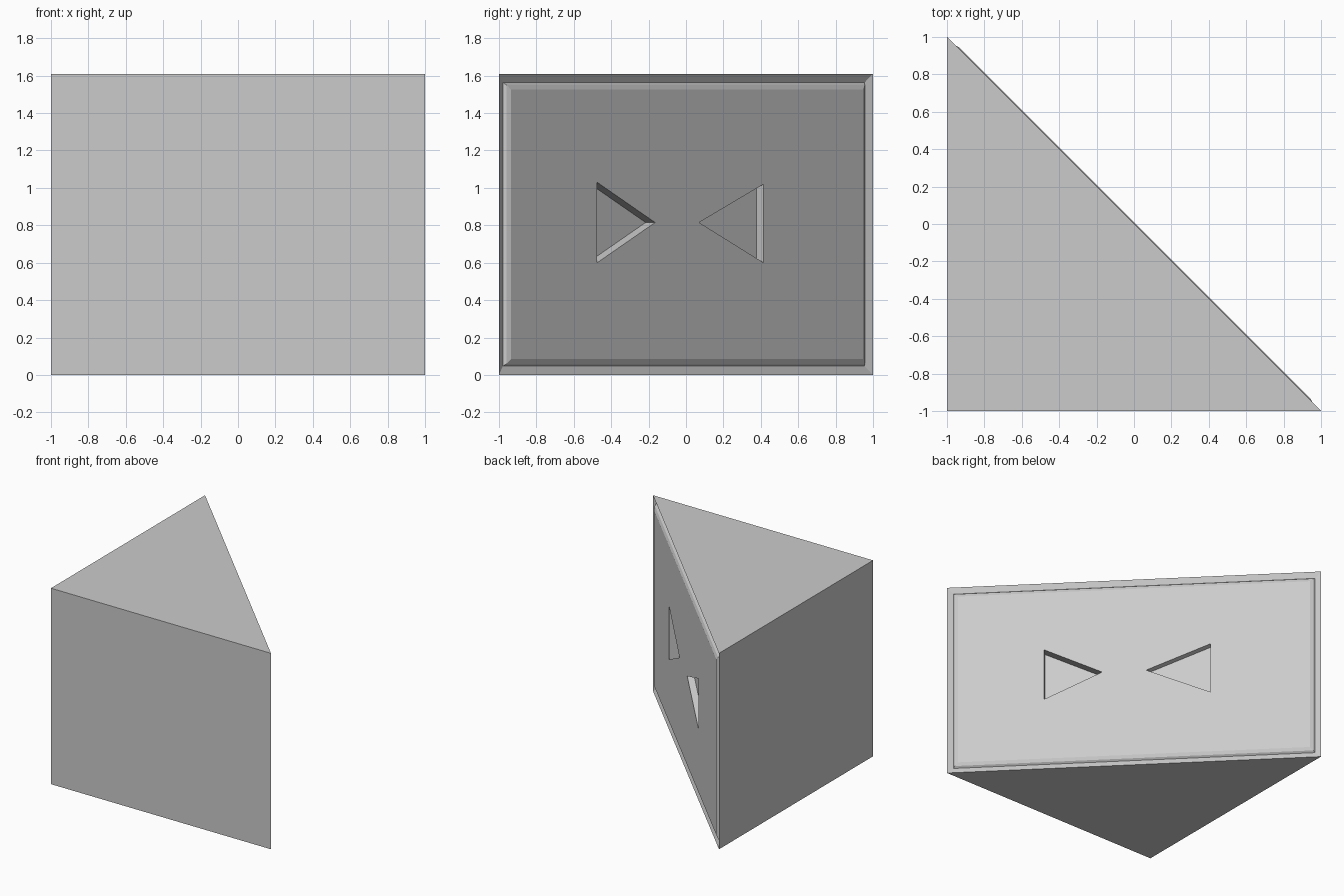
import bpy, bmesh
from math import sqrt
from mathutils import Vector

if "Cube" in bpy.data.objects:
    bpy.data.objects.remove(bpy.data.objects["Cube"])

H = 1.61
S = 1 / sqrt(2)
NORMAL = Vector((S, S, 0))


def prism(name, base, offset):
    """Extrude a flat polygon along an offset vector into a closed solid."""
    bm = bmesh.new()
    low = [bm.verts.new(p) for p in base]
    face = bm.faces.new(low)
    new = bmesh.ops.extrude_face_region(bm, geom=[face], use_keep_orig=True)["geom"]
    bmesh.ops.translate(bm, verts=[g for g in new if isinstance(g, bmesh.types.BMVert)], vec=offset)
    bmesh.ops.recalc_face_normals(bm, faces=bm.faces)
    mesh = bpy.data.meshes.new(name)
    obj = bpy.data.objects.new(name, mesh)
    bpy.context.collection.objects.link(obj)
    bm.to_mesh(mesh)
    bm.free()
    return obj


# Wedge body
body = prism("wedge_body", [(-1, -1, 0), (1, -1, 0), (-1, 1, 0)], Vector((0, 0, H)))

# Chamfered groove and softly raised panel on the slanted side
bm = bmesh.new()
bm.from_mesh(body.data)
bm.normal_update()
panel = next(f for f in bm.faces if f.normal.dot(NORMAL) > 0.9)
for thickness, depth in ((0.047, -0.018), (0.012, 0.015), (0.025, 0.010)):
    bmesh.ops.inset_region(bm, faces=[panel], thickness=thickness, depth=depth,
                           use_even_offset=True, use_boundary=True)
bm.to_mesh(body.data)
bm.free()

# Triangular recesses: (y, z) outlines on the slanted side, and their depth
recesses = {
    "left_recess_cutter": ([(-0.48, 1.03), (-0.48, 0.60), (-0.17, 0.815)], 0.065),
    "right_recess_cutter": ([(0.41, 1.02), (0.41, 0.60), (0.065, 0.815)], 0.045),
}
for name, (outline, depth) in recesses.items():
    base = [Vector((-y, y, z)) - NORMAL * depth for y, z in outline]
    cutter = prism(name, base, NORMAL * (depth + 0.2))
    cutter.hide_render = True
    cutter.hide_viewport = True
    mod = body.modifiers.new(name, 'BOOLEAN')
    mod.operation = 'DIFFERENCE'
    mod.solver = 'EXACT'
    mod.object = cutter
